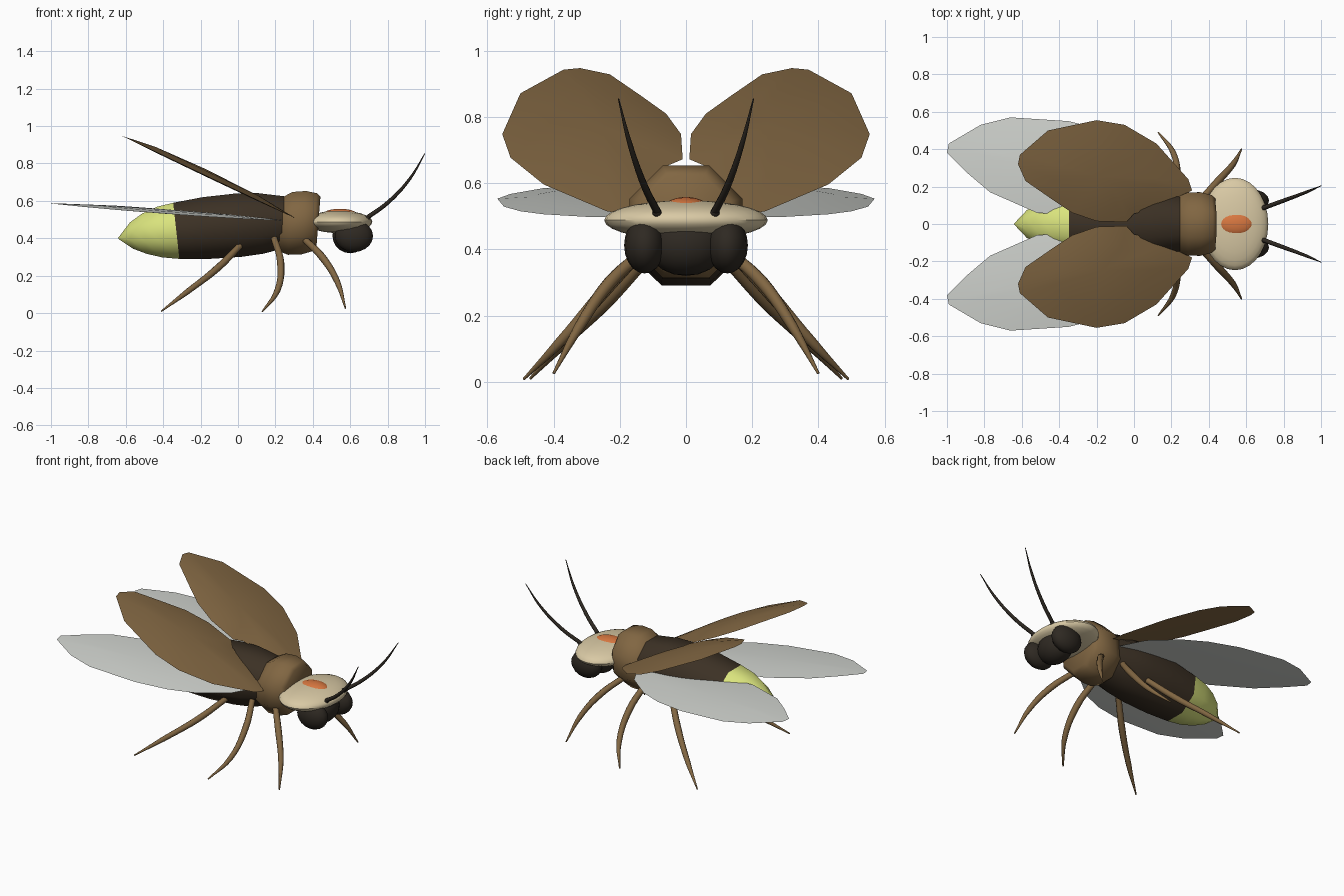
import bpy, bmesh
from math import sin, cos, pi, radians
from mathutils import Vector

cube = bpy.data.objects.get("Cube")
if cube:
    bpy.data.objects.remove(cube)


def material(name, rgb):
    m = bpy.data.materials.new(name)
    m.use_nodes = True
    col = [(c / 255) ** 2.2 for c in rgb] + [1]
    m.diffuse_color = col
    bsdf = m.node_tree.nodes["Principled BSDF"]
    bsdf.inputs["Base Color"].default_value = col
    bsdf.inputs["Roughness"].default_value = 0.8
    return m


BROWN = material("brown", (128, 102, 68))
DARK = material("dark brown", (62, 52, 41))
BLACK = material("soft black", (50, 45, 39))
CREAM = material("cream", (216, 200, 163))
ORANGE = material("orange", (214, 118, 66))
GLOW = material("glow green", (218, 228, 125))
GREY = material("wing grey", (208, 211, 206))


def finish(ob, mat, angle=40):
    ob.data.materials.clear()
    ob.data.materials.append(mat)
    bpy.ops.object.select_all(action="DESELECT")
    ob.select_set(True)
    bpy.context.view_layer.objects.active = ob
    bpy.ops.object.shade_smooth_by_angle(angle=radians(angle))
    return ob


def from_bmesh(name, bm, mat, angle=40):
    bmesh.ops.remove_doubles(bm, verts=bm.verts, dist=0.0005)
    bmesh.ops.recalc_face_normals(bm, faces=bm.faces)
    me = bpy.data.meshes.new(name)
    bm.to_mesh(me)
    bm.free()
    ob = bpy.data.objects.new(name, me)
    bpy.context.collection.objects.link(ob)
    return finish(ob, mat, angle)


def barrel(name, stations, mat, lean, wide=1.0, sides=8):
    """Octagonal body segment along x from (x, centre z, half height)."""
    bm = bmesh.new()
    rings = []
    for x, cz, r in stations:
        ring = []
        for i in range(sides):
            a = 2 * pi * (i + 0.5) / sides
            dz = sin(a) * r / cos(pi / sides)
            dy = cos(a) * r / cos(pi / sides) * wide
            ring.append(bm.verts.new((x + lean * dz, dy, cz + dz)))
        rings.append(ring)
    for p, q in zip(rings, rings[1:]):
        for i in range(sides):
            j = (i + 1) % sides
            bm.faces.new((p[i], p[j], q[j], q[i]))
    bm.faces.new(rings[0])
    bm.faces.new(rings[-1])
    return from_bmesh(name, bm, mat, 50)


def ellipsoid(name, loc, size, mat, seg=24, rings=14):
    bpy.ops.mesh.primitive_uv_sphere_add(segments=seg, ring_count=rings, radius=1, location=loc)
    ob = bpy.context.object
    ob.name = name
    ob.scale = size
    bpy.ops.object.transform_apply(location=False, rotation=False, scale=True)
    return finish(ob, mat)


def wing(name, outline, side, height, up, down, mat):
    """Thin lens-shaped blade over a plan outline, lying on the surface z = height(x, y)."""
    bm = bmesh.new()
    n = len(outline)
    mid = Vector((sum(p[0] for p in outline) / n, sum(p[1] for p in outline) / n))

    def ring(scale, lift):
        out = []
        for p in outline:
            q = mid + (Vector(p) - mid) * scale
            out.append(bm.verts.new((q.x, side * q.y, height(q.x, q.y) + lift)))
        return out

    rim = ring(1, 0)
    for lift in (up, -down):
        inner = ring(0.6, lift * 0.75)
        top = bm.verts.new((mid.x, side * mid.y, height(*mid) + lift))
        for i in range(n):
            j = (i + 1) % n
            bm.faces.new((rim[i], rim[j], inner[j], inner[i]))
            bm.faces.new((inner[i], inner[j], top))
    return from_bmesh(name, bm, mat, 35)


def tube(name, points, radii, side, mat):
    """Smooth tapering limb through the given points."""
    cu = bpy.data.curves.new(name, "CURVE")
    cu.dimensions = "3D"
    cu.bevel_depth = 1
    cu.bevel_resolution = 2
    cu.resolution_u = 5
    cu.use_fill_caps = True
    sp = cu.splines.new("BEZIER")
    sp.bezier_points.add(len(points) - 1)
    for bp, (x, y, z), r in zip(sp.bezier_points, points, radii):
        bp.co = (x, side * y, z)
        bp.radius = r
        bp.handle_left_type = bp.handle_right_type = "AUTO"
    ob = bpy.data.objects.new(name, cu)
    bpy.context.collection.objects.link(ob)
    bpy.ops.object.select_all(action="DESELECT")
    ob.select_set(True)
    bpy.context.view_layer.objects.active = ob
    bpy.ops.object.convert(target="MESH")
    return finish(bpy.context.object, mat, 60)


# Body segments
waist = (-0.33, 0.44, 0.15)
barrel("abdomen", [waist, (-0.17, 0.455, 0.165), (0, 0.47, 0.169),
                   (0.12, 0.48, 0.162), (0.26, 0.49, 0.135)], DARK, -0.11, 1.06)
barrel("glowing_tail", [(-0.64, 0.4, 0.003), (-0.57, 0.415, 0.07), (-0.5, 0.425, 0.108),
                        (-0.42, 0.433, 0.135), waist], GLOW, -0.11, 1.06)
barrel("thorax", [(0.2, 0.475, 0.11), (0.23, 0.477, 0.145), (0.28, 0.48, 0.168),
                  (0.35, 0.483, 0.17), (0.41, 0.486, 0.155), (0.43, 0.488, 0.135)], BROWN, 0.08)

# Head
ellipsoid("head_shield", (0.54, 0, 0.488), (0.178, 0.247, 0.06), CREAM, 28)
ellipsoid("shield_spot", (0.545, 0, 0.525), (0.094, 0.066, 0.033), ORANGE)
ellipsoid("head", (0.6, 0, 0.415), (0.095, 0.12, 0.095), BLACK, 16, 10)

# Plan outlines of the wing case and the flight wing
case_plan = [(0.31, 0.18), (0.29, 0.24), (0.12, 0.43), (-0.05, 0.53), (-0.2, 0.555),
             (-0.46, 0.5), (-0.61, 0.37), (-0.62, 0.32), (-0.58, 0.23), (-0.45, 0.14),
             (-0.33, 0.06), (-0.2, 0.015), (-0.04, 0.01), (0, 0.055), (0.18, 0.1)]
wing_plan = [(0.24, 0.15), (0.16, 0.3), (0, 0.43), (-0.15, 0.5), (-0.35, 0.55),
             (-0.66, 0.57), (-0.82, 0.53), (-0.99, 0.43), (-1, 0.38), (-0.9, 0.28),
             (-0.77, 0.17), (-0.52, 0.06), (-0.25, 0.04), (0.1, 0.08)]

# Legs as points from hip to foot
legs = {
    "front_leg": [(0.35, 0.12, 0.4), (0.45, 0.23, 0.3), (0.53, 0.32, 0.17), (0.575, 0.4, 0.025)],
    "middle_leg": [(0.19, 0.12, 0.41), (0.228, 0.25, 0.27), (0.21, 0.38, 0.12), (0.13, 0.49, 0.008)],
    "back_leg": [(0.01, 0.13, 0.36), (-0.11, 0.24, 0.24), (-0.27, 0.37, 0.115), (-0.41, 0.47, 0.01)],
}
feeler = [(0.69, 0.085, 0.51), (0.8, 0.125, 0.59), (0.92, 0.17, 0.72), (1, 0.204, 0.855)]

# Mirrored parts
for label, s in (("left", 1), ("right", -1)):
    ellipsoid(label + "_eye", (0.62, s * 0.125, 0.412), (0.102, 0.062, 0.085), BLACK, 16, 10)
    wing(label + "_wing_case", case_plan, s, lambda x, y: 0.653 - 0.475 * x, 0.035, 0.005, BROWN)
    wing(label + "_flight_wing", wing_plan, s,
         lambda x, y: 0.515 - 0.08 * x - 0.04 * max(0, y - 0.2), 0.012, 0.006, GREY)
    for part, path in legs.items():
        tube(f"{label}_{part}", path, (0.018, 0.02, 0.016, 0.004), s, BROWN)
    tube(label + "_antenna", feeler, (0.012, 0.011, 0.008, 0.002), s, BLACK)
    ellipsoid(label + "_antenna_base", (0.695, s * 0.088, 0.51), (0.014, 0.014, 0.012), BLACK, 10, 6)
